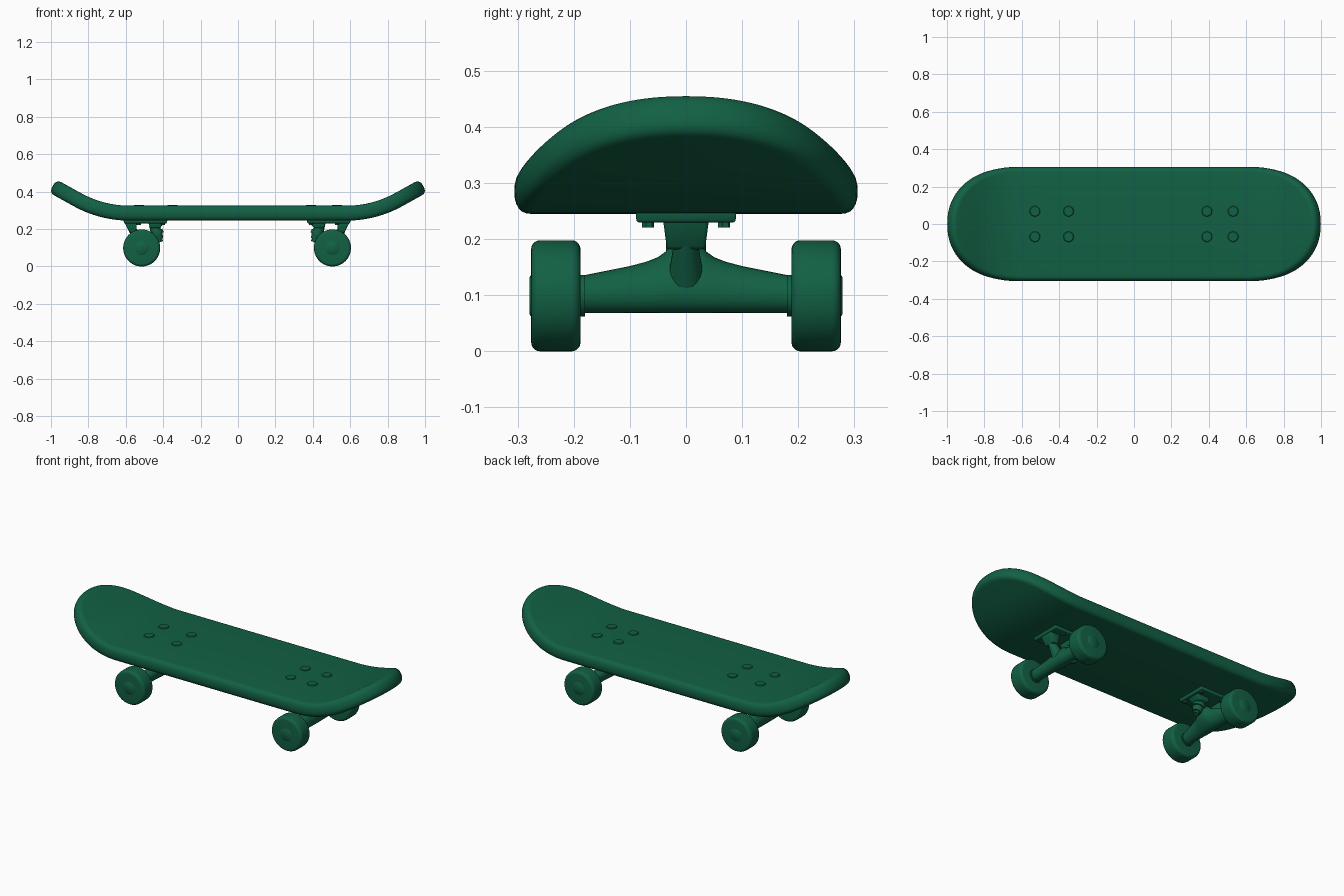
import bpy, bmesh, math
from mathutils import Vector

if "Cube" in bpy.data.objects:
    bpy.data.objects.remove(bpy.data.objects["Cube"])

green = bpy.data.materials.new("deep green")
green.diffuse_color = (0.006, 0.118, 0.058, 1)
green.use_nodes = True
green.node_tree.nodes["Principled BSDF"].inputs["Base Color"].default_value = green.diffuse_color


def finish(name, bm, angle=40):
    bmesh.ops.remove_doubles(bm, verts=bm.verts, dist=1e-5)
    bmesh.ops.recalc_face_normals(bm, faces=bm.faces)
    me = bpy.data.meshes.new(name)
    bm.to_mesh(me)
    bm.free()
    ob = bpy.data.objects.new(name, me)
    bpy.context.collection.objects.link(ob)
    me.materials.append(green)
    bpy.ops.object.select_all(action='DESELECT')
    ob.select_set(True)
    bpy.context.view_layer.objects.active = ob
    bpy.ops.object.shade_smooth_by_angle(angle=math.radians(angle))
    return ob


def loft(bm, rings):
    # closed rings joined into a capped tube
    vs = [[bm.verts.new(p) for p in r] for r in rings]
    n = len(vs[0])
    for a, b in zip(vs, vs[1:]):
        for i in range(n):
            bm.faces.new((a[i], a[(i + 1) % n], b[(i + 1) % n], b[i]))
    bm.faces.new(vs[0])
    bm.faces.new(vs[-1])


def lathe(name, origin, axis, profile, seg=32):
    # profile: (distance along axis, radius)
    axis = Vector(axis).normalized()
    u = axis.orthogonal().normalized()
    v = axis.cross(u)
    bm = bmesh.new()
    loft(bm, [[Vector(origin) + axis * d + (u * math.cos(k * math.tau / seg) + v * math.sin(k * math.tau / seg)) * r
               for k in range(seg)] for d, r in profile])
    return finish(name, bm)


def rod(name, a, b, r1, r2, seg=24):
    d = Vector(b) - Vector(a)
    return lathe(name, a, d, [(0, r1), (d.length, r2)], seg)


def block(name, rects, bevel=0.006):
    # stacked rectangles: (z, x0, x1, half width in y)
    bm = bmesh.new()
    loft(bm, [[(x0, -w, z), (x1, -w, z), (x1, w, z), (x0, w, z)] for z, x0, x1, w in rects])
    bmesh.ops.bevel(bm, geom=bm.edges[:], offset=bevel, segments=3, affect='EDGES', profile=0.5)
    return finish(name, bm)


# deck: rounded outline bent upward at both ends
FLAT, ANG, RAD, MID, HALF = 0.58, math.radians(29), 0.575, 0.285, 0.04
END, B, P, STRAIGHT = 1.022, 0.306, 2.2, 0.60


def bend(u, y, h):
    s, d = math.copysign(1, u), abs(u)
    if d < FLAT:
        return (u, y, MID + h)
    t = min((d - FLAT) / RAD, ANG)
    rest = max(0, d - FLAT - RAD * ANG)
    x = FLAT + RAD * math.sin(t) + rest * math.cos(t) - h * math.sin(t)
    z = MID + RAD * (1 - math.cos(t)) + rest * math.sin(t) + h * math.cos(t)
    return (s * x, y, z)


quarter = []
a = END - STRAIGHT
for k in range(25):
    t = math.pi / 2 * k / 24
    c, s = max(0, math.cos(t)), math.sin(t)
    nrm = Vector((c ** (2 - 2 / P) / a, s ** (2 - 2 / P) / B)).normalized()
    quarter.append((Vector((STRAIGHT + a * c ** (2 / P), B * s ** (2 / P))), nrm))
quarter += [(Vector((x, B)), Vector((0, 1))) for x in (0.4, 0.2)]
half = quarter + [(Vector((0, B)), Vector((0, 1)))]
half += [(Vector((-p.x, p.y)), Vector((-n.x, n.y))) for p, n in reversed(quarter)]
N = len(half)
outline = half + [(Vector((p.x, -p.y)), Vector((n.x, -n.y))) for p, n in reversed(half[1:-1])]

bm = bmesh.new()
rings = []
for k in range(13):
    t = math.pi * k / 12 - math.pi / 2
    c, s = math.cos(t), math.sin(t)
    inset = 0.03 * (1 - abs(c) ** 0.85)
    h = HALF * math.copysign(abs(s) ** 0.85, s)
    rings.append([bm.verts.new(bend(*(p - n * inset), h)) for p, n in outline])
M = len(outline)
for r, q in zip(rings, rings[1:]):
    for i in range(M):
        bm.faces.new((r[i], r[(i + 1) % M], q[(i + 1) % M], q[i]))
for r in (rings[0], rings[-1]):
    for i in range(N - 1):
        f = [r[i], r[i + 1], r[(M - i - 1) % M], r[(M - i) % M]]
        bm.faces.new(list(dict.fromkeys(f)))
finish("deck", bm, 60)

# trucks: cx is the axle position, s points to the nearer board end
for side, cx, s, bolts in (("left", -0.515, -1, (-0.53, -0.35)), ("right", 0.505, 1, (0.53, 0.39))):
    def X(v):
        return cx + s * v

    # mounting bolts on top and nuts below the plate
    for bx in bolts:
        for y in (-0.068, 0.068):
            lathe(side + "_bolt", (bx, y, 0.315), (0, 0, 1), [(0, 0.028), (0.011, 0.028), (0.014, 0.025)])
            nx = bx if abs(bx - cx) < 0.12 else X(-0.115)
            rod(side + "_nut", (nx, y, 0.221), (nx, y, 0.24), 0.011, 0.011, 6)

    # base plate with pivot block and kingpin housing
    block(side + "_base_plate", [(0.23, X(-0.133), X(0.093), 0.088), (0.248, X(-0.138), X(0.098), 0.09)], 0.004)
    block(side + "_pivot_block", [(0.182, X(0.03), X(0.065), 0.034), (0.236, X(0.025), X(0.092), 0.041)])
    block(side + "_kingpin_housing", [(0.205, X(-0.098), X(-0.045), 0.034), (0.236, X(-0.125), X(-0.035), 0.04)])

    # kingpin, bushings and nut
    top, low = Vector((X(-0.062), 0, 0.225)), Vector((X(-0.1), 0, 0.13))
    rod(side + "_kingpin", top, low, 0.011, 0.011)
    rod(side + "_upper_bushing", top, top.lerp(low, 0.4), 0.024, 0.03)
    rod(side + "_lower_bushing", top.lerp(low, 0.55), top.lerp(low, 0.85), 0.03, 0.022)
    rod(side + "_kingpin_nut", top.lerp(low, 0.85), low, 0.017, 0.017, 6)
    rod(side + "_hanger_ring", top.lerp(low, 0.38), top.lerp(low, 0.58), 0.036, 0.036)

    # hanger: lofted along the axle, swelling at the middle
    prof = [(0.2, 0.132, 0.032), (0.15, 0.142, 0.034), (0.1, 0.152, 0.037), (0.07, 0.16, 0.04),
            (0.05, 0.168, 0.044), (0.036, 0.178, 0.047), (0.028, 0.187, 0.049)]
    secs = [(-y, z, w) for y, z, w in prof] + [(0, 0.188, 0.05)] + prof[::-1]
    bm = bmesh.new()
    hanger = []
    for y, zt, w in secs:
        lean = -0.35 * (zt - 0.132)
        zc, rz = (zt + 0.068) / 2, (zt - 0.068) / 2
        hanger.append([(X(w * math.cos(k * math.tau / 24) + lean * (1 + math.sin(k * math.tau / 24))),
                        y, zc + rz * math.sin(k * math.tau / 24)) for k in range(24)])
    loft(bm, hanger)
    finish(side + "_hanger", bm, 50)
    rod(side + "_pivot_arm", (X(0.0), 0, 0.12), (X(0.052), 0, 0.2), 0.034, 0.02)

    # wheels with axle caps
    for d, word in ((-1, "front"), (1, "back")):
        R = 0.099
        edge = [(0.016 * (1 - math.cos(t)), R - 0.016 * (1 - math.sin(t)))
                for t in [math.pi / 2 * k / 5 for k in range(6)]]
        wheel = edge + [(0.088 - p, r) for p, r in reversed(edge)]
        lathe(f"{side}_{word}_wheel", (cx, d * 0.188, 0.099), (0, d, 0), wheel, 48)
        lathe(f"{side}_{word}_axle_cap", (cx, d * 0.18, 0.099), (0, d, 0),
              [(0, 0.037), (0.096, 0.037), (0.099, 0.033)])
